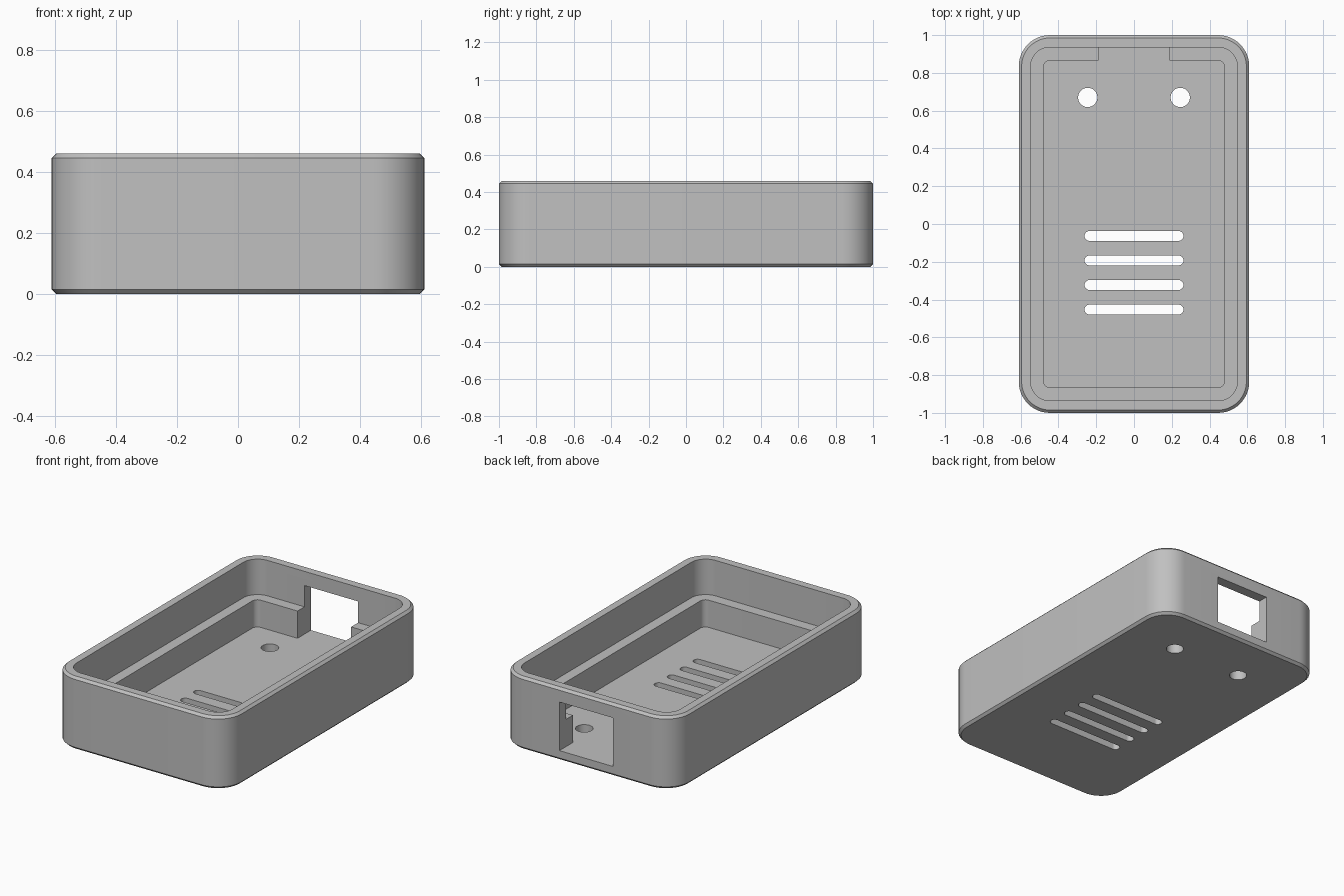
import bpy, bmesh, math

if "Cube" in bpy.data.objects:
    bpy.data.objects.remove(bpy.data.objects["Cube"], do_unlink=True)

grey = bpy.data.materials.new("plain grey")
grey.use_nodes = True
grey.diffuse_color = (0.53, 0.53, 0.53, 1)
grey.node_tree.nodes["Principled BSDF"].inputs["Base Color"].default_value = grey.diffuse_color


def outline(hx, hy, r, segs=12):
    """Rounded rectangle, counter-clockwise."""
    pts = []
    for q, (sx, sy) in enumerate([(1, 1), (-1, 1), (-1, -1), (1, -1)]):
        for i in range(segs + 1):
            a = (q + i / segs) * math.pi / 2
            pts.append((sx * (hx - r) + r * math.cos(a), sy * (hy - r) + r * math.sin(a)))
    return pts


def loft(name, layers, cx=0, cy=0):
    """Solid through rounded rectangles given as (hx, hy, r, z)."""
    bm = bmesh.new()
    rings = [[bm.verts.new((x + cx, y + cy, z)) for x, y in outline(hx, hy, r)]
             for hx, hy, r, z in layers]
    for low, high in zip(rings, rings[1:]):
        for i in range(len(low)):
            j = (i + 1) % len(low)
            bm.faces.new((low[i], low[j], high[j], high[i]))
    bm.faces.new(rings[0][::-1])
    bm.faces.new(rings[-1])
    bmesh.ops.remove_doubles(bm, verts=bm.verts, dist=1e-5)
    mesh = bpy.data.meshes.new(name)
    bm.to_mesh(mesh)
    bm.free()
    mesh.materials.append(grey)
    obj = bpy.data.objects.new(name, mesh)
    bpy.context.collection.objects.link(obj)
    return obj


def box(name, x0, x1, y0, y1, z0, z1):
    bpy.ops.mesh.primitive_cube_add(size=1, location=((x0 + x1) / 2, (y0 + y1) / 2, (z0 + z1) / 2))
    obj = bpy.context.object
    obj.name = name
    obj.scale = (x1 - x0, y1 - y0, z1 - z0)
    obj.data.materials.append(grey)
    return obj


HX, HY, R, H, C = 0.61, 1.0, 0.165, 0.46, 0.015
FLOOR, LEDGE = 0.062, 0.235

# Chamfered outer body
case = loft("case_shell", [(HX - C, HY - C, R - C, 0), (HX, HY, R, C),
                           (HX, HY, R, H - C), (HX - C, HY - C, R - C, H)])

# Stepped cavity: wide above the ledge, narrower down to the floor
cutters = [
    loft("upper_cavity", [(0.547, 0.935, 0.1, LEDGE), (0.547, 0.935, 0.1, H + 0.1)]),
    loft("lower_cavity", [(0.48, 0.865, 0.035, FLOOR), (0.48, 0.865, 0.035, LEDGE + 0.05)]),
    # Connector opening through the back wall and ledge
    box("rear_port", -0.188, 0.188, 0.7, 1.2, FLOOR, 0.37),
]

# Screw holes and vent slots through the floor
for side in (-1, 1):
    cutters.append(loft("screw_hole", [(0.051, 0.051, 0.051, -0.1), (0.051, 0.051, 0.051, 0.15)],
                        side * 0.245, 0.67))
for i in range(4):
    cutters.append(loft("vent_slot", [(0.262, 0.026, 0.026, -0.1), (0.262, 0.026, 0.026, 0.15)],
                        0, -0.063 - 0.13 * i))

bpy.context.view_layer.objects.active = case
for cutter in cutters:
    mod = case.modifiers.new(cutter.name, "BOOLEAN")
    mod.operation = "DIFFERENCE"
    mod.solver = "EXACT"
    mod.object = cutter
    bpy.context.view_layer.update()
    bpy.ops.object.modifier_apply(modifier=mod.name)
for cutter in cutters:
    bpy.data.objects.remove(cutter, do_unlink=True)

# Smooth corners, sharp edges
bpy.ops.object.select_all(action="DESELECT")
case.select_set(True)
bpy.ops.object.shade_smooth_by_angle(angle=math.radians(30))
